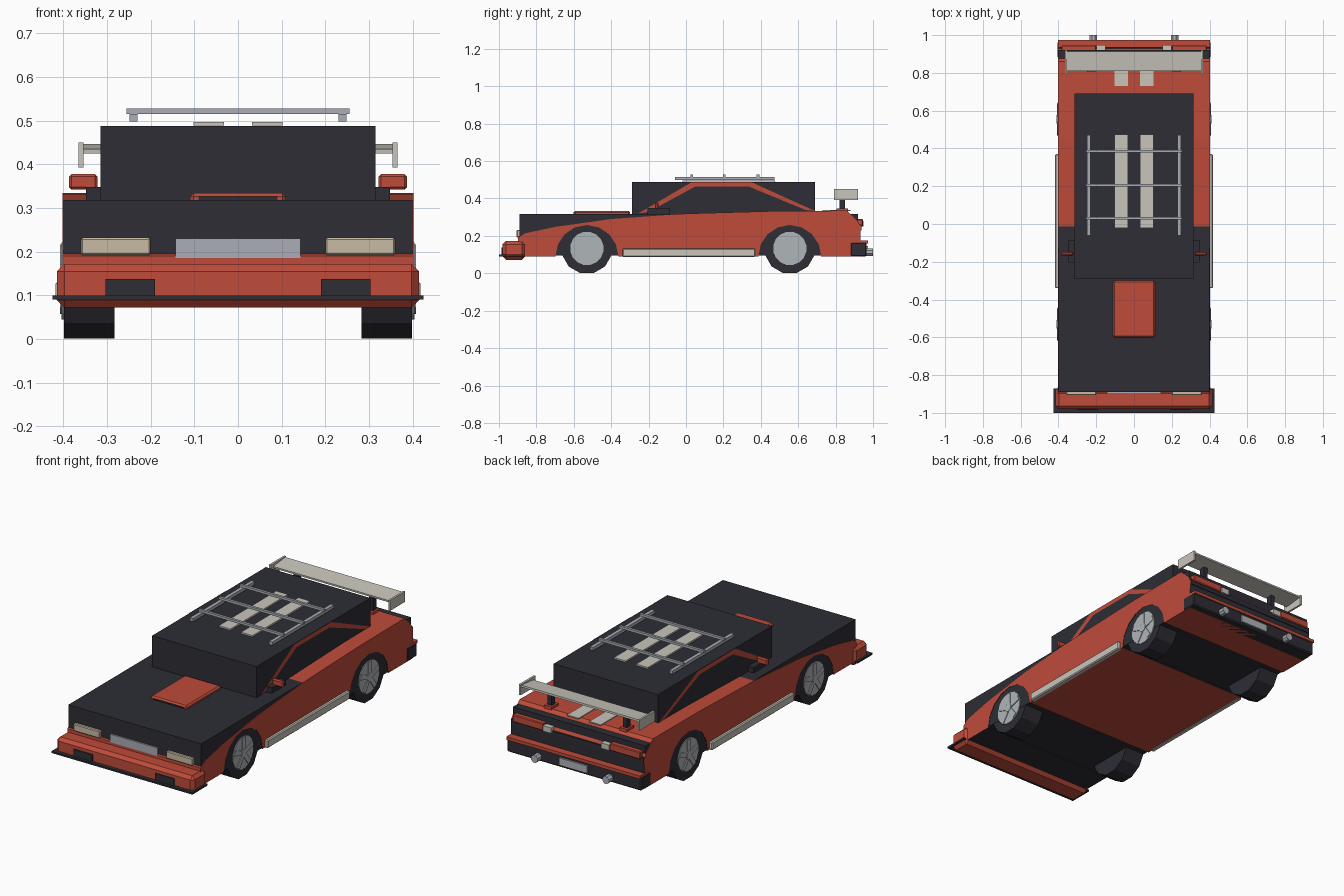
import bpy, bmesh, math
from mathutils import Matrix, Vector

cube = bpy.data.objects.get("Cube")
if cube:
    bpy.data.objects.remove(cube, do_unlink=True)


def material(name, rgb):
    m = bpy.data.materials.new(name)
    m.use_nodes = True
    m.diffuse_color = (*rgb, 1)
    m.node_tree.nodes["Principled BSDF"].inputs["Base Color"].default_value = (*rgb, 1)
    return m


RED = material("body red", (0.52, 0.07, 0.042))
DARK = material("charcoal", (0.026, 0.026, 0.036))
SILVER = material("rim silver", (0.43, 0.46, 0.48))
STEEL = material("rack steel", (0.40, 0.42, 0.47))
CREAM = material("trim cream", (0.58, 0.56, 0.50))
LENS = material("headlight beige", (0.58, 0.50, 0.37))


def finish(name, bm, *mats):
    bmesh.ops.recalc_face_normals(bm, faces=bm.faces)
    me = bpy.data.meshes.new(name)
    bm.to_mesh(me)
    bm.free()
    for m in mats:
        me.materials.append(m)
    ob = bpy.data.objects.new(name, me)
    bpy.context.collection.objects.link(ob)
    return ob


def box(name, mat, x, y, z, bevel=0, tilt=0):
    """Box from (min, max) ranges, optionally bevelled and tilted about x."""
    bm = bmesh.new()
    bmesh.ops.create_cube(bm, size=1)
    mid = Vector(sum(r) / 2 for r in (x, y, z))
    size = [r[1] - r[0] for r in (x, y, z)]
    bmesh.ops.scale(bm, vec=size, verts=bm.verts)
    if bevel:
        bmesh.ops.bevel(bm, geom=bm.edges[:], offset=bevel, segments=1, affect='EDGES')
    bmesh.ops.rotate(bm, matrix=Matrix.Rotation(tilt, 3, 'X'), verts=bm.verts)
    bmesh.ops.translate(bm, vec=mid, verts=bm.verts)
    return finish(name, bm, mat)


def pair(name, mat, x, y, z, **kw):
    box("left_" + name, mat, x, y, z, **kw)
    box("right_" + name, mat, (-x[1], -x[0]), y, z, **kw)


def extrude(name, pts, x, *mats):
    """Side profile of (y, z) points extruded across x."""
    bm = bmesh.new()
    f = bm.faces.new([bm.verts.new((x[0], *p)) for p in pts])
    new = bmesh.ops.extrude_face_region(bm, geom=[f])["geom"]
    bmesh.ops.translate(bm, vec=(x[1] - x[0], 0, 0),
                        verts=[v for v in new if isinstance(v, bmesh.types.BMVert)])
    return finish(name, bm, *mats)


def cylinder(bm, radius, depth, center, axis, sides):
    rot = Matrix.Rotation(math.pi / 2, 4, axis) @ Matrix.Rotation(math.pi / sides, 4, 'Z')
    bmesh.ops.create_cone(bm, cap_ends=True, segments=sides, radius1=radius, radius2=radius,
                          depth=depth, matrix=Matrix.Translation(center) @ rot)


# Dark inner body and cabin
box("inner_body", DARK, (-0.4, 0.4), (-0.89, 0.92), (0.095, 0.318))
box("cabin", DARK, (-0.315, 0.315), (-0.29, 0.69), (0.318, 0.488))

# Red outer shell with wheel arches
AXLES = (-0.53, 0.555)


def arch(y):
    angles = [math.pi - math.pi * i / 8 for i in range(9)]
    return [(y + 0.168 * math.cos(a), 0.09 + 0.168 * math.sin(a)) for a in angles]


profile = [(-0.897, 0.09)] + arch(AXLES[0]) + arch(AXLES[1]) + [
    (0.93, 0.09), (0.935, 0.25), (0.918, 0.278), (0.86, 0.335), (0.45, 0.332),
    (0, 0.319), (-0.4, 0.29), (-0.7, 0.248), (-0.86, 0.214), (-0.897, 0.19)]
shell = extrude("outer_shell", profile, (-0.402, 0.402), RED, DARK)
for f in shell.data.polygons:
    arch_roof = abs(f.normal.x) < 0.5 and f.normal.z < 0 and f.center.z > 0.1
    nose_floor = f.normal.z < -0.9 and f.center.y < -0.6
    f.material_index = int(arch_roof or nose_floor)

# Window frames
outer = [(-0.255, 0.32), (0.03, 0.487), (0.35, 0.487), (0.69, 0.333)]
inner = [(-0.2, 0.328), (0.05, 0.464), (0.335, 0.464), (0.64, 0.338)]
for side, s in (("left", 1), ("right", -1)):
    bm = bmesh.new()
    a, b = ([bm.verts.new((s * 0.318, *p)) for p in ring] for ring in (outer, inner))
    for i in range(len(a) - 1):
        bm.faces.new((a[i], a[i + 1], b[i + 1], b[i]))
    bmesh.ops.solidify(bm, geom=bm.faces[:], thickness=0.004)
    finish(side + "_window_frame", bm, RED)

# Front end
box("front_bumper", RED, (-0.415, 0.415), (-0.98, -0.86), (0.072, 0.172), bevel=0.017)
box("front_splitter", DARK, (-0.425, 0.425), (-1.0, -0.87), (0.09, 0.1))
pair("bumper_intake", DARK, (0.19, 0.303), (-0.986, -0.976), (0.1, 0.138))
pair("headlight", LENS, (0.2, 0.36), (-0.906, -0.885), (0.192, 0.232), bevel=0.004)
box("grille", STEEL, (-0.143, 0.143), (-0.899, -0.885), (0.186, 0.23))

# Hood scoop
box("hood_scoop", RED, (-0.11, 0.11), (-0.6, -0.3), (0.31, 0.334), bevel=0.008)
box("scoop_opening", DARK, (-0.09, 0.09), (-0.603, -0.598), (0.319, 0.326))

# Mirrors
pair("mirror_base", DARK, (0.31, 0.348), (-0.205, -0.085), (0.315, 0.348))
pair("mirror", RED, (0.322, 0.387), (-0.167, -0.147), (0.342, 0.378), bevel=0.006)

# Side skirts
pair("side_skirt", CREAM, (0.39, 0.418), (-0.34, 0.37), (0.087, 0.132), bevel=0.005)

# Racing stripes
pair("roof_stripe", CREAM, (0.032, 0.102), (-0.02, 0.475), (0.489, 0.497))
pair("trunk_stripe", CREAM, (0.032, 0.102), (0.73, 0.88), (0.333, 0.339))

# Roof rack
pair("rack_rail", STEEL, (0.23, 0.249), (-0.06, 0.472), (0.498, 0.516))
for i, y in enumerate((0.03, 0.205, 0.385)):
    box(f"rack_crossbar_{i + 1}", STEEL, (-0.255, 0.255), (y - 0.007, y + 0.007), (0.515, 0.528))

# Rear wing
box("wing_blade", CREAM, (-0.36, 0.36), (0.81, 0.915), (0.431, 0.441), tilt=math.radians(6))
pair("wing_endplate", CREAM, (0.354, 0.365), (0.79, 0.92), (0.393, 0.45))
pair("wing_post", DARK, (0.215, 0.24), (0.82, 0.85), (0.33, 0.436))
pair("wing_foot", RED, (0.205, 0.25), (0.805, 0.865), (0.33, 0.347))

# Rear end
box("tail_panel", DARK, (-0.4, 0.4), (0.9, 0.938), (0.23, 0.26))
pair("tail_light", RED, (0.2, 0.385), (0.91, 0.946), (0.25, 0.29), bevel=0.004)
pair("reverse_light", CREAM, (0.15, 0.198), (0.91, 0.948), (0.25, 0.28))
box("rear_bumper", DARK, (-0.405, 0.405), (0.88, 0.965), (0.09, 0.165), bevel=0.006)
box("bumper_strip", RED, (-0.403, 0.403), (0.9, 0.973), (0.158, 0.175))
box("rear_plate", SILVER, (-0.085, 0.085), (0.96, 0.974), (0.105, 0.145))
for side, s in (("left", 1), ("right", -1)):
    bm = bmesh.new()
    cylinder(bm, 0.021, 0.08, (s * 0.215, 0.96, 0.113), 'X', 8)
    finish(side + "_exhaust", bm, SILVER)

# Wheels: tyre, rim disc, five spokes and a hub
for end, y in zip(("front", "rear"), AXLES):
    for side, s in (("left", 1), ("right", -1)):
        name = f"{end}_{side}_"
        bm = bmesh.new()
        cylinder(bm, 0.137, 0.115, (s * 0.341, y, 0.133), 'Y', 12)
        finish(name + "tyre", bm, DARK)
        bm = bmesh.new()
        cylinder(bm, 0.09, 0.02, (s * 0.394, y, 0.133), 'Y', 16)
        cylinder(bm, 0.024, 0.02, (s * 0.4, y, 0.133), 'Y', 10)
        for k in range(5):
            turn = Matrix.Rotation(k * math.tau / 5, 4, 'X')
            place = Matrix.Translation((s * 0.404, y, 0.133)) @ turn
            bmesh.ops.create_cube(bm, size=1, matrix=place @ Matrix.Translation((0, 0, 0.044))
                                  @ Matrix.Diagonal((0.008, 0.026, 0.08, 1)))
        finish(name + "rim", bm, SILVER)
